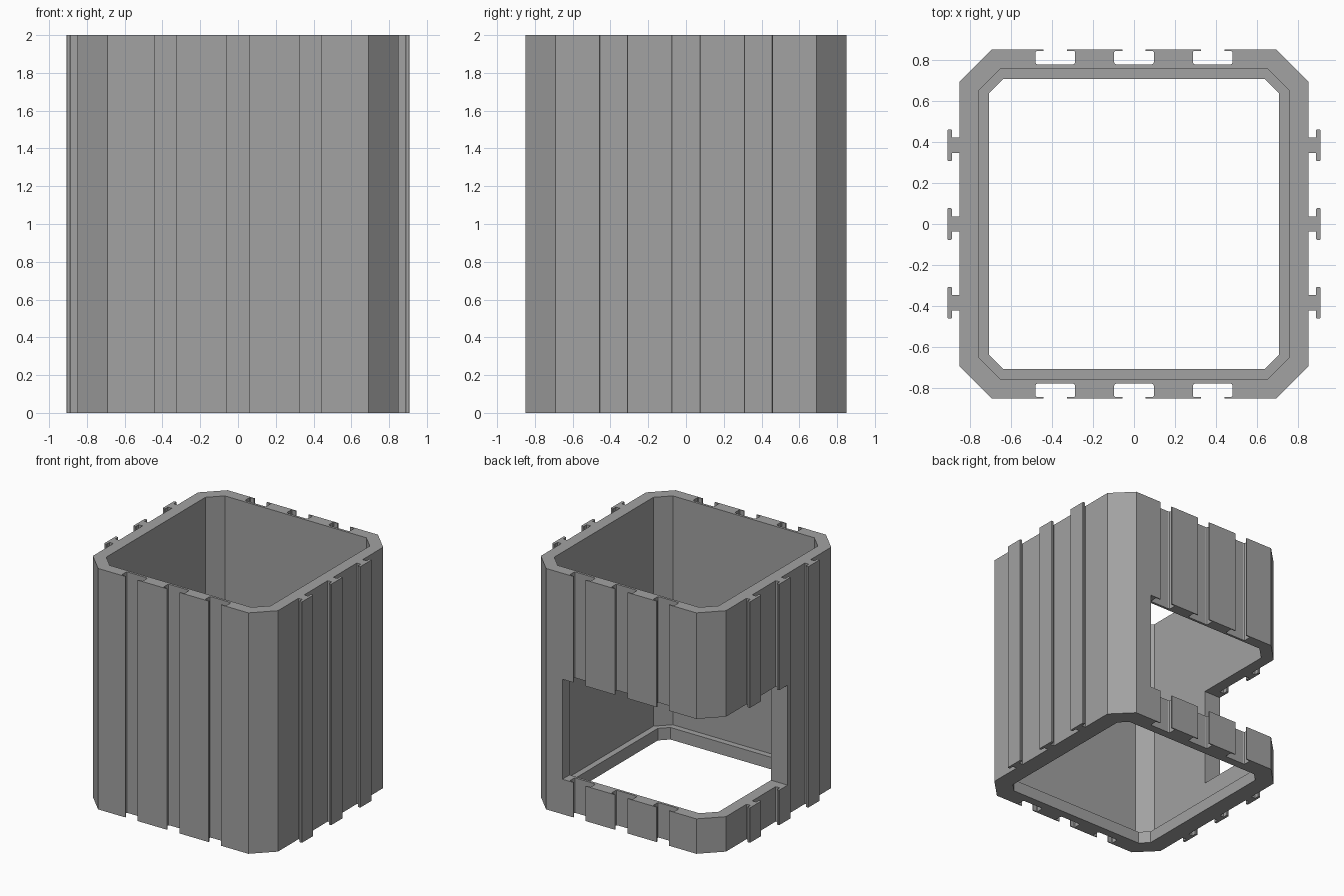
import bpy, bmesh, math

if "Cube" in bpy.data.objects:
    bpy.data.objects.remove(bpy.data.objects["Cube"])

grey = bpy.data.materials.new("grey_plastic")
grey.diffuse_color = (0.36, 0.36, 0.36, 1)
grey.use_nodes = True
grey.node_tree.nodes["Principled BSDF"].inputs["Base Color"].default_value = grey.diffuse_color

HALF = 0.85                      # outer half width
CENTRES = (-0.383, 0.0, 0.383)   # slot and rail spacing


def prism(name, pts, z0, z1):
    """Closed upright prism from a counter-clockwise outline."""
    bm = bmesh.new()
    face = bm.faces.new([bm.verts.new((x, y, z0)) for x, y in pts])
    top = bmesh.ops.extrude_face_region(bm, geom=[face])
    moved = [g for g in top["geom"] if isinstance(g, bmesh.types.BMVert)]
    bmesh.ops.translate(bm, verts=moved, vec=(0, 0, z1 - z0))
    bmesh.ops.recalc_face_normals(bm, faces=bm.faces)
    mesh = bpy.data.meshes.new(name)
    bm.to_mesh(mesh)
    bm.free()
    mesh.materials.append(grey)
    obj = bpy.data.objects.new(name, mesh)
    bpy.context.collection.objects.link(obj)
    return obj


def octagon(h, c):
    """Square of half width h with corners chamfered by c."""
    pts = []
    for k in range(4):
        pts += [turn(-h + c, h, k), turn(h - c, h, k)]
    return pts


def turn(u, d, k):
    """Point u along side k and d outwards (front, right, back, left)."""
    return ((u, -d), (d, u), (-u, d), (-d, -u))[k]


def slot(c):
    """Undercut groove with rounded inner corners."""
    half = [(0.057, HALF), (0.057, 0.841), (0.092, 0.841), (0.097, 0.836),
            (0.097, 0.789), (0.093, 0.779), (0.083, 0.775)]
    return [(c - u, d) for u, d in half] + [(c + u, d) for u, d in reversed(half)]


def rail(c):
    """T-shaped rail that fits the groove."""
    half = [(0.037, HALF), (0.037, 0.886), (0.073, 0.886), (0.077, 0.89),
            (0.077, 0.904), (0.073, 0.908)]
    return [(c - u, d) for u, d in half] + [(c + u, d) for u, d in reversed(half)]


# Outer shell outline: grooves on front and back, rails on the sides
outline = []
for k in range(4):
    side = [(-0.69, HALF)]
    for c in CENTRES:
        side += slot(c) if k % 2 == 0 else rail(c)
    side.append((0.69, HALF))
    outline += [turn(u, d, k) for u, d in side]
body = prism("container_body", outline, 0, 2)

# Main cavity, smaller floor opening leaving a ledge, and the corner window
cutters = [
    prism("cavity_cutter", octagon(0.755, 0.105), 0.1, 2.2),
    prism("floor_opening_cutter", octagon(0.705, 0.068), -0.2, 0.3),
    prism("window_cutter", [(-1.2, -0.036), (0.54, -0.036), (0.54, 1.2), (-1.2, 1.2)],
          0.29, 1.12),
]
bpy.context.view_layer.objects.active = body
for cutter in cutters:
    mod = body.modifiers.new(cutter.name, 'BOOLEAN')
    mod.operation = 'DIFFERENCE'
    mod.solver = 'EXACT'
    mod.object = cutter
    bpy.ops.object.modifier_apply(modifier=mod.name)
    bpy.data.objects.remove(cutter)
